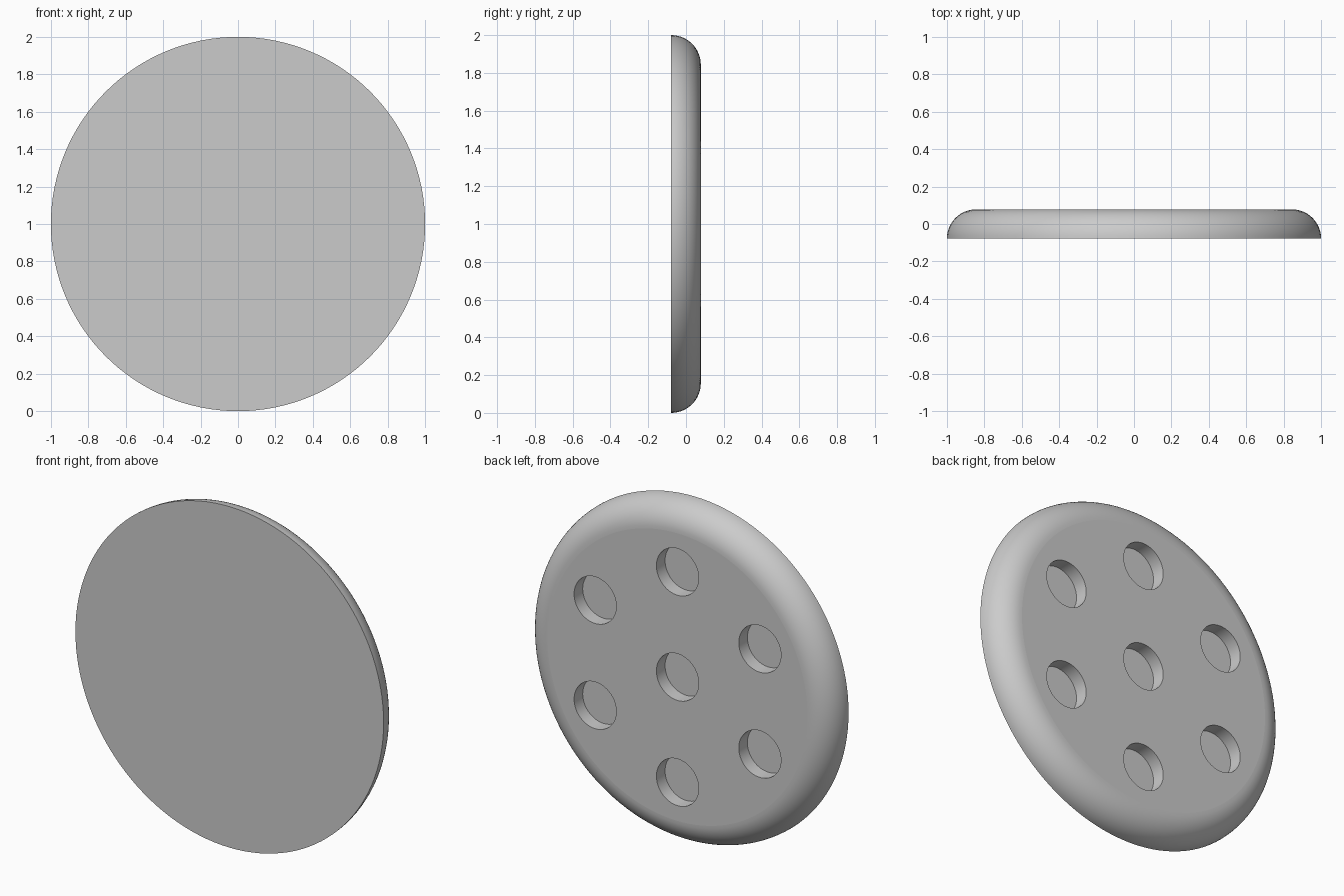
import bpy
import bmesh
from math import sin, cos, pi, radians
from mathutils import Matrix, Vector

cube = bpy.data.objects.get("Cube")
if cube:
    bpy.data.objects.remove(cube, do_unlink=True)

THICK = 0.157
BACK = THICK / 2
HOLE_R = 0.137
HOLE_DEPTH = 0.08
RING_R = 0.617
CENTRE = Vector((0, 0, 1))

grey = bpy.data.materials.new("plain_grey")
grey.use_nodes = True
colour = (0.6, 0.6, 0.6, 1)
grey.diffuse_color = colour
grey.node_tree.nodes["Principled BSDF"].inputs["Base Color"].default_value = colour


def make_object(name, bm):
    bmesh.ops.recalc_face_normals(bm, faces=bm.faces)
    mesh = bpy.data.meshes.new(name)
    bm.to_mesh(mesh)
    bm.free()
    mesh.materials.append(grey)
    obj = bpy.data.objects.new(name, mesh)
    bpy.context.collection.objects.link(obj)
    return obj


# Disc: quarter-round rim turned about the y axis, then capped front and back
bm = bmesh.new()
steps = 14
profile = []
for i in range(steps + 1):
    a = pi / 2 * i / steps
    r = 1 - THICK + THICK * cos(a)
    profile.append(bm.verts.new((r, -BACK + THICK * sin(a), 1)))
edges = [bm.edges.new(pair) for pair in zip(profile, profile[1:])]
bmesh.ops.spin(bm, geom=profile + edges, cent=CENTRE, axis=(0, 1, 0),
               angle=2 * pi, steps=128, use_merge=True)
bmesh.ops.remove_doubles(bm, verts=bm.verts, dist=1e-5)
bmesh.ops.holes_fill(bm, edges=[e for e in bm.edges if e.is_boundary], sides=0)
disc = make_object("round_disc", bm)

# Cutter: one blind hole in the middle and six around it
bm = bmesh.new()
spots = [Vector((0, 0, 0))]
spots += [Vector((sin(k * pi / 3), 0, cos(k * pi / 3))) * RING_R for k in range(6)]
for spot in spots:
    place = Matrix.Translation(CENTRE + spot + Vector((0, BACK, 0)))
    bmesh.ops.create_cone(bm, cap_ends=True, segments=64, radius1=HOLE_R,
                          radius2=HOLE_R, depth=2 * HOLE_DEPTH,
                          matrix=place @ Matrix.Rotation(pi / 2, 4, "X"))
cutter = make_object("hole_cutter", bm)
cutter.hide_render = True

cut = disc.modifiers.new("holes", "BOOLEAN")
cut.operation = "DIFFERENCE"
cut.solver = "EXACT"
cut.object = cutter
bpy.context.view_layer.objects.active = disc
disc.select_set(True)
bpy.ops.object.modifier_apply(modifier=cut.name)
bpy.data.objects.remove(cutter, do_unlink=True)

# Smooth rim and hole walls, flat faces kept crisp
bpy.ops.object.shade_smooth_by_angle(angle=radians(30))
for face in disc.data.polygons:
    if abs(face.normal.y) > 0.9999:
        face.use_smooth = False
